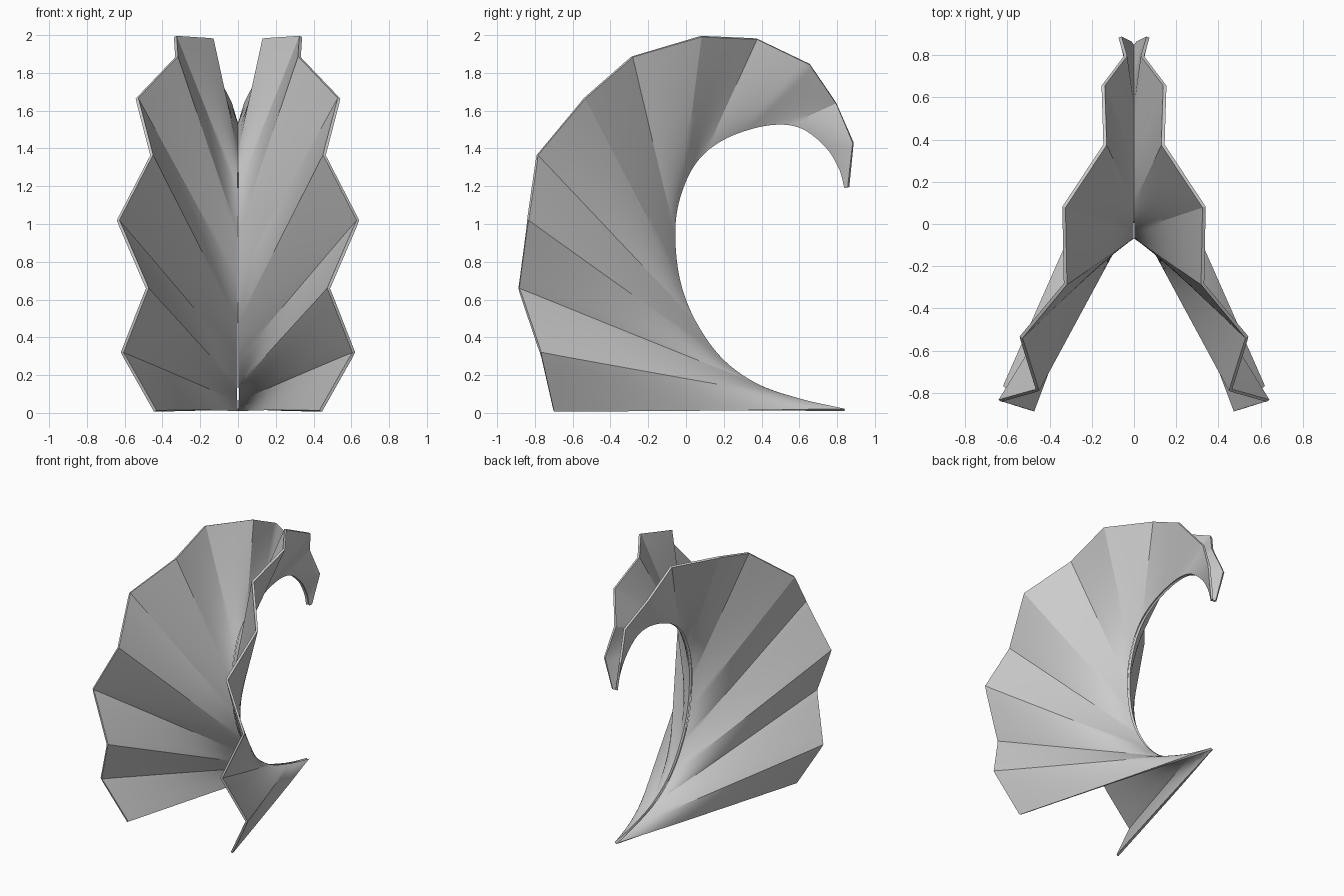
import bpy, bmesh, math
from mathutils import Vector

if "Cube" in bpy.data.objects:
    bpy.data.objects.remove(bpy.data.objects["Cube"])

# inner spine, a smooth hook in the centre plane (y, z)
SPINE = [(.84, .016), (.61, .066), (.38, .145), (.19, .28), (.05, .475), (-.035, .69),
         (-.063, .93), (-.04, 1.13), (.045, 1.32), (.2, 1.45), (.42, 1.523),
         (.6, 1.512), (.74, 1.41), (.815, 1.29), (.843, 1.19)]
# outer pleated edge, one point per fold (x, y, z)
RIM = [(.438, -.70, .01), (.613, -.77, .32), (.48, -.885, .66), (.635, -.837, 1.02),
       (.457, -.787, 1.365), (.535, -.537, 1.665), (.325, -.285, 1.885), (.332, .08, 1.993),
       (.137, .375, 1.98), (.146, .655, 1.845), (.04, .795, 1.64), (.066, .885, 1.43),
       (.018, .86, 1.195)]
SPINE_X = 0.006
ALONG, ACROSS = 10, 14


def smooth_path(points, count):
    """Catmull-Rom path resampled at equal arc lengths."""
    p = [Vector((SPINE_X, y, z)) for y, z in points]
    p = [2 * p[0] - p[1]] + p + [2 * p[-1] - p[-2]]
    dense = []
    for i in range(1, len(p) - 2):
        a, b, c, d = p[i - 1:i + 3]
        for k in range(30):
            t = k / 30
            dense.append(0.5 * (2 * b + (c - a) * t + (2 * a - 5 * b + 4 * c - d) * t * t
                                + (3 * b - a - 3 * c + d) * t ** 3))
    dense.append(p[-2])
    dist = [0.0]
    for a, b in zip(dense, dense[1:]):
        dist.append(dist[-1] + (b - a).length)
    out, j = [], 0
    for k in range(count + 1):
        s = dist[-1] * k / count
        while j < len(dist) - 2 and dist[j + 1] < s:
            j += 1
        out.append(dense[j].lerp(dense[j + 1], (s - dist[j]) / (dist[j + 1] - dist[j])))
    return out


def pleated_half(name, side):
    """Ruled surface from smooth spine to zigzag rim, given a thickness."""
    panels = len(RIM) - 1
    n = panels * ALONG
    inner = smooth_path(SPINE, n)
    bm = bmesh.new()
    rows = []
    for k in range(n + 1):
        i = min(k // ALONG, panels - 1)
        outer = Vector(RIM[i]).lerp(Vector(RIM[i + 1]), k / ALONG - i)
        row = []
        for j in range(ACROSS + 1):
            co = inner[k].lerp(outer, j / ACROSS)
            row.append(bm.verts.new((co.x * side, co.y, co.z)))
        rows.append(row)
    for r, s in zip(rows, rows[1:]):
        for j in range(ACROSS):
            f = [r[j], r[j + 1], s[j + 1], s[j]]
            bm.faces.new(f if side > 0 else f[::-1])
    mesh = bpy.data.meshes.new(name)
    bm.to_mesh(mesh)
    bm.free()
    ob = bpy.data.objects.new(name, mesh)
    bpy.context.collection.objects.link(ob)
    mod = ob.modifiers.new("thickness", 'SOLIDIFY')
    mod.thickness = 0.016
    mod.offset = 0
    bpy.context.view_layer.objects.active = ob
    ob.select_set(True)
    bpy.ops.object.modifier_apply(modifier=mod.name)
    bpy.ops.object.shade_smooth_by_angle(angle=math.radians(18))
    ob.select_set(False)


# two mirrored pleated shells meeting along the spine
pleated_half("pleated_shell_right", 1)
pleated_half("pleated_shell_left", -1)
